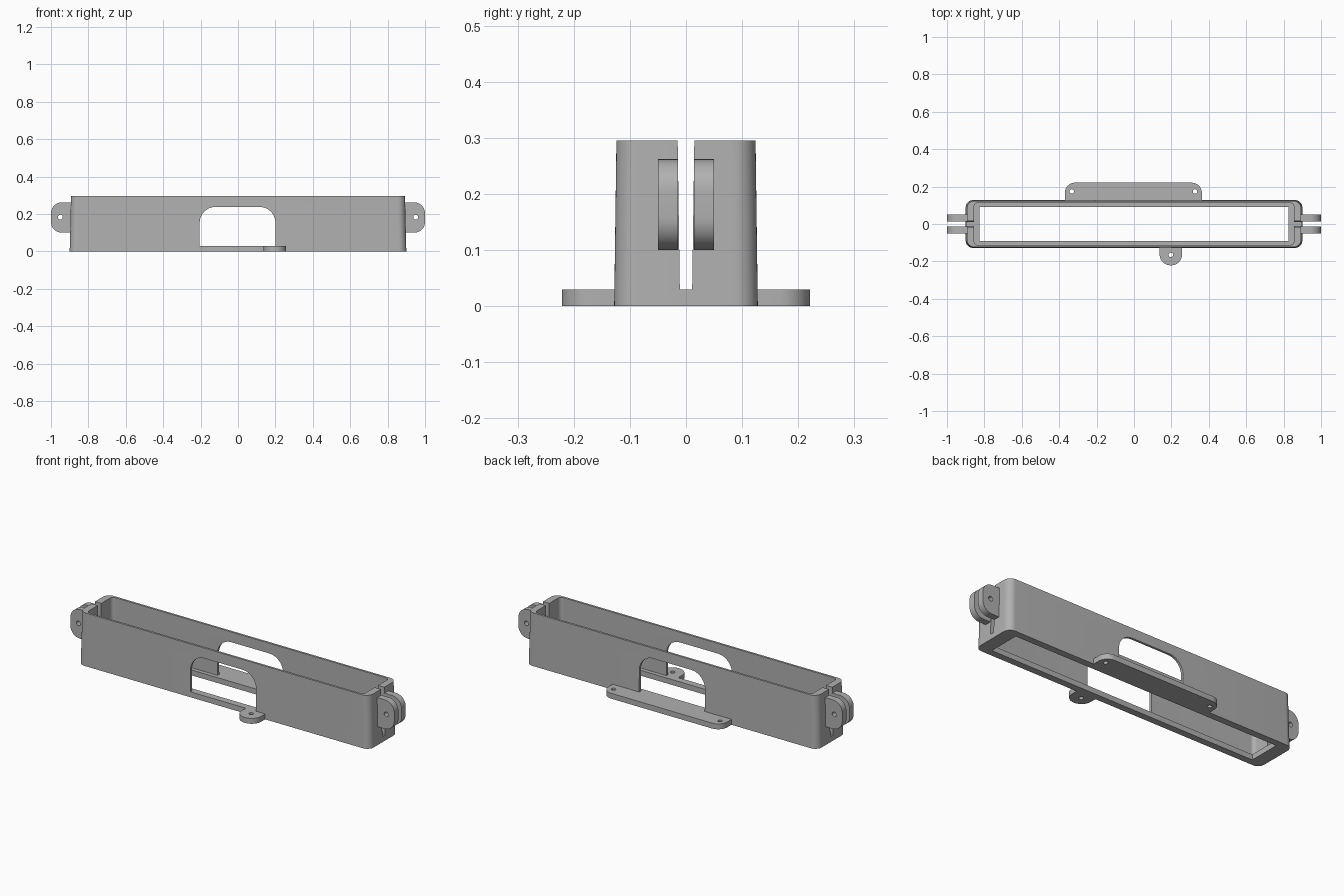
import bpy, bmesh, math
from mathutils import Vector

cube = bpy.data.objects.get("Cube")
if cube:
    bpy.data.objects.remove(cube, do_unlink=True)

grey = bpy.data.materials.new("plain grey")
grey.use_nodes = True
grey.diffuse_color = (0.44, 0.44, 0.44, 1)
grey.node_tree.nodes["Principled BSDF"].inputs["Base Color"].default_value = (0.44, 0.44, 0.44, 1)


def rounded_rect(u0, u1, v0, v1, radii, steps=10):
    """Outline with radii for the corners (u1 v1), (u0 v1), (u0 v0), (u1 v0)."""
    corners = [(u1, v1, -1, -1), (u0, v1, 1, -1), (u0, v0, 1, 1), (u1, v0, -1, 1)]
    points = []
    for i, ((u, v, su, sv), r) in enumerate(zip(corners, radii)):
        for k in range(steps + 1 if r else 1):
            a = math.pi / 2 * (i + k / steps)
            points.append((u + su * r + r * math.cos(a), v + sv * r + r * math.sin(a)) if r else (u, v))
    return points


def circle(u, v, r):
    return rounded_rect(u - r, u + r, v - r, v + r, (r * 0.999,) * 4, 6)


def prism(name, lower, upper, start, end, axis="z"):
    """Solid between two matching outlines, along z or along y."""
    bm = bmesh.new()

    def ring(outline, d):
        return [bm.verts.new((u, v, d) if axis == "z" else (u, d, v)) for u, v in outline]

    a, b = ring(lower, start), ring(upper, end)
    bm.faces.new(a)
    bm.faces.new(b)
    for i in range(len(a)):
        j = (i + 1) % len(a)
        bm.faces.new((a[i], a[j], b[j], b[i]))
    bmesh.ops.recalc_face_normals(bm, faces=bm.faces)
    mesh = bpy.data.meshes.new(name)
    bm.to_mesh(mesh)
    bm.free()
    mesh.materials.append(grey)
    obj = bpy.data.objects.new(name, mesh)
    bpy.context.collection.objects.link(obj)
    return obj


def cut(obj, cutters):
    """Subtract the cutters, keep the result and discard the cutters."""
    for c in cutters:
        c.hide_render = True
        mod = obj.modifiers.new("cut", "BOOLEAN")
        mod.operation, mod.solver, mod.object = "DIFFERENCE", "EXACT", c
    bpy.context.view_layer.update()
    done = bpy.data.meshes.new_from_object(obj.evaluated_get(bpy.context.evaluated_depsgraph_get()))
    obj.modifiers.clear()
    obj.data = done
    for c in cutters:
        bpy.data.objects.remove(c, do_unlink=True)


def box_outline(x, y, r):
    return rounded_rect(-x, x, -y, y, (r,) * 4)


FLOOR, HEIGHT = 0.03, 0.295
parts = []

# Tapered tray with a lipped open floor, side windows and end slots
tray = prism("tray", box_outline(0.9, 0.128, 0.04), box_outline(0.893, 0.124, 0.04), 0, HEIGHT)
cavity = box_outline(0.855, 0.112, 0.02)
opening = box_outline(0.825, 0.09, 0)
window = rounded_rect(-0.205, 0.2, FLOOR, 0.238, (0.085, 0.085, 0, 0))
slot_low, slot_high = box_outline(1.1, 0.011, 0), box_outline(1.1, 0.015, 0)
cut(tray, [
    prism("cavity_cutter", cavity, cavity, FLOOR, 0.4),
    prism("floor_cutter", opening, opening, -0.1, 0.1),
    prism("window_cutter", window, window, -0.3, 0.3, "y"),
    prism("slot_cutter", slot_low, slot_high, FLOOR, HEIGHT + 0.01),
])
parts.append(tray)

# Pairs of clamp lugs beside each end slot
for sx, side in ((1, "left"), (-1, "right")):
    for sy, depth in ((1, "back"), (-1, "front")):
        outline = [(sx * x, z) for x, z in rounded_rect(0.88, 1, 0.1, 0.262, (0.058, 0, 0, 0.058))]
        hole = circle(sx * 0.95, 0.183, 0.013)
        lug = prism(f"{side}_{depth}_clamp_lug", outline, outline, sy * 0.014, sy * 0.05, "y")
        cut(lug, [prism("hole_cutter", hole, hole, -0.1, 0.1, "y")])
        parts.append(lug)


# Screw tabs at floor level
def tab(name, outline, holes):
    obj = prism(name, outline, outline, 0, FLOOR)
    rings = [circle(x, y, 0.012) for x, y in holes]
    cut(obj, [prism("hole_cutter", r, r, -0.1, 0.1) for r in rings])
    parts.append(obj)


tab("back_mounting_tab", rounded_rect(-0.37, 0.363, 0.1265, 0.221, (0.055, 0.055, 0, 0)),
    [(-0.333, 0.174), (0.326, 0.174)])
tab("front_mounting_tab", rounded_rect(0.137, 0.257, -0.221, -0.1265, (0, 0, 0.058, 0.058)),
    [(0.197, -0.165)])

# Smooth rounded corners with sharp edges kept
bpy.ops.object.select_all(action="DESELECT")
for p in parts:
    p.select_set(True)
bpy.context.view_layer.objects.active = tray
bpy.ops.object.shade_smooth_by_angle(angle=math.radians(30))
